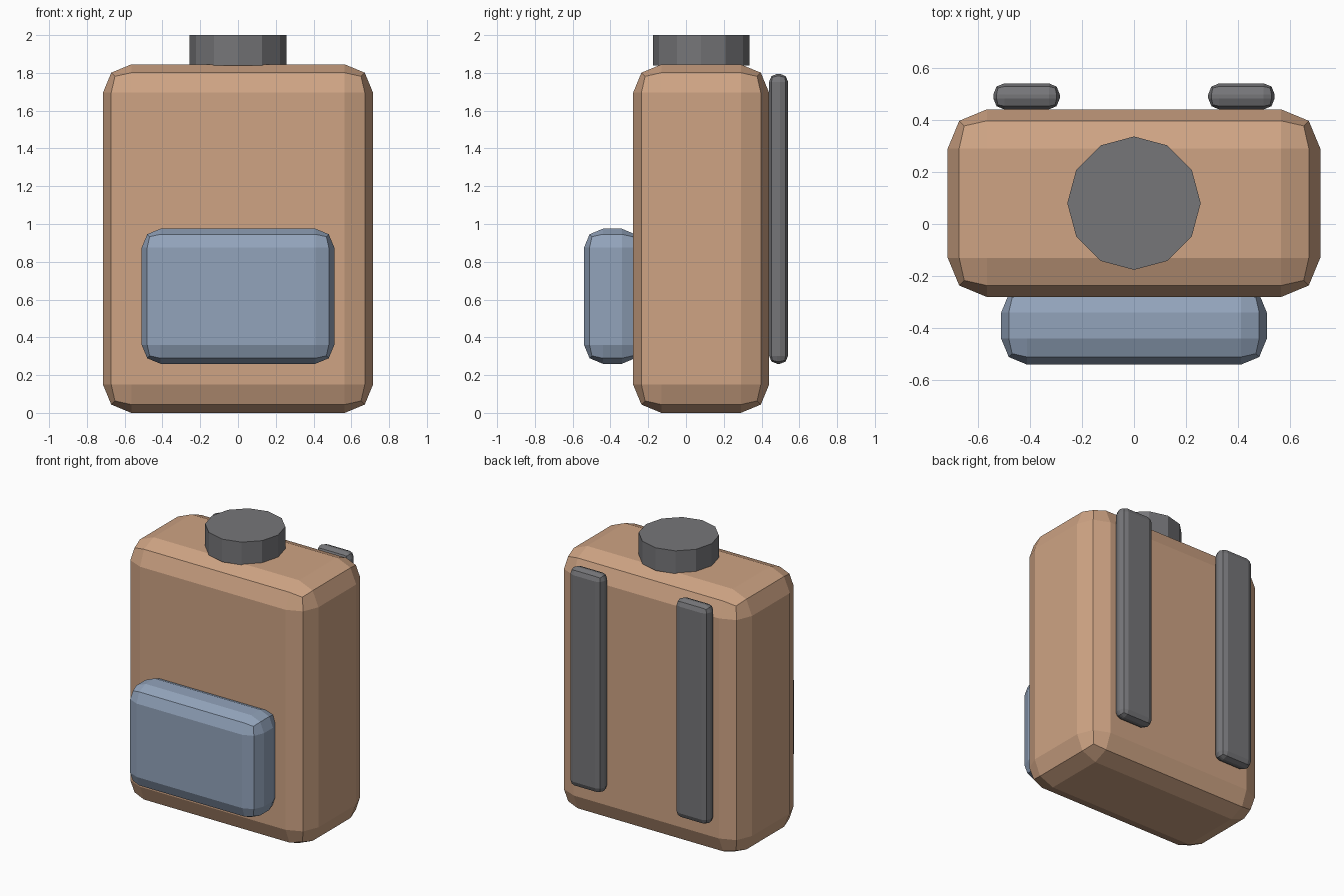
import bpy
from math import radians

if "Cube" in bpy.data.objects:
    bpy.data.objects.remove(bpy.data.objects["Cube"])


def material(name, rgb):
    mat = bpy.data.materials.new(name)
    mat.diffuse_color = (*rgb, 1)
    mat.use_nodes = True
    mat.node_tree.nodes["Principled BSDF"].inputs["Base Color"].default_value = mat.diffuse_color
    return mat


TAN = material("tan_canvas", (0.62, 0.37, 0.23))
BLUE = material("blue_canvas", (0.29, 0.37, 0.50))
GREY = material("dark_grey", (0.18, 0.18, 0.19))


def soft_box(name, lo, hi, bevel, mat):
    """Box between two corners with a two-segment rounded edge."""
    bpy.ops.mesh.primitive_cube_add(
        size=1, location=[(a + b) / 2 for a, b in zip(lo, hi)])
    ob = bpy.context.object
    ob.name = name
    ob.scale = [b - a for a, b in zip(lo, hi)]
    bpy.ops.object.transform_apply(location=False, rotation=False, scale=True)
    mod = ob.modifiers.new("Bevel", 'BEVEL')
    mod.width = bevel
    mod.segments = 2
    ob.data.materials.append(mat)
    return ob


# Main bag and front pocket
soft_box("bag_body", (-0.715, -0.28, 0), (0.715, 0.44, 1.845), 0.15, TAN)
soft_box("front_pocket", (-0.51, -0.54, 0.26), (0.51, -0.24, 0.975), 0.10, BLUE)

# Shoulder straps on the back
for side, label in ((-1, "left"), (1, "right")):
    x = side * 0.4125
    soft_box(label + "_strap", (x - 0.1275, 0.44, 0.26),
             (x + 0.1275, 0.54, 1.795), 0.042, GREY)

# Twelve-sided top grip
bpy.ops.mesh.primitive_cylinder_add(
    vertices=12, radius=0.256, depth=0.16, location=(0, 0.08, 1.92))
grip = bpy.context.object
grip.name = "top_grip"
grip.data.materials.append(GREY)
